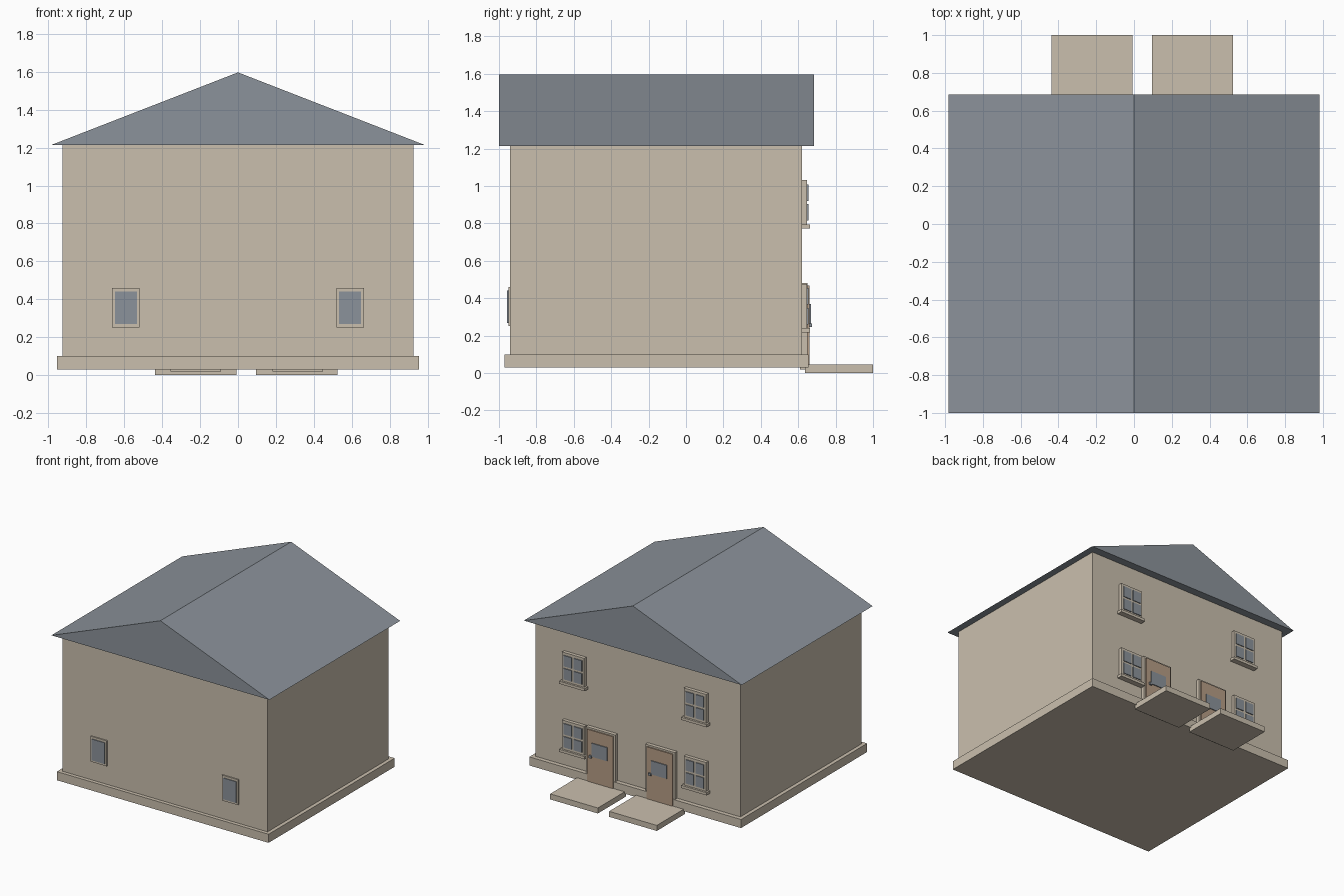
import bpy, bmesh

if "Cube" in bpy.data.objects:
    bpy.data.objects.remove(bpy.data.objects["Cube"])


def material(name, rgb):
    m = bpy.data.materials.new(name)
    m.diffuse_color = (*rgb, 1)
    m.use_nodes = True
    m.node_tree.nodes["Principled BSDF"].inputs["Base Color"].default_value = m.diffuse_color
    return m


BEIGE = material("warm beige", (0.59, 0.52, 0.42))
SLATE = material("slate grey", (0.26, 0.29, 0.325))
BROWN = material("door brown", (0.47, 0.34, 0.24))


def finish(name, bm, mat):
    bmesh.ops.recalc_face_normals(bm, faces=bm.faces)
    me = bpy.data.meshes.new(name)
    bm.to_mesh(me)
    bm.free()
    me.materials.append(mat)
    ob = bpy.data.objects.new(name, me)
    bpy.context.collection.objects.link(ob)


def box(name, x, y, z, mat):
    """Box from (min, max) ranges along each axis."""
    bm = bmesh.new()
    bmesh.ops.create_cube(bm, size=1)
    for v in bm.verts:
        v.co = [r[0] if c < 0 else r[1] for r, c in zip((x, y, z), v.co)]
    finish(name, bm, mat)


# Main body
box("plinth", (-0.955, 0.955), (-0.97, 0.655), (0.03, 0.10), BEIGE)
box("walls", (-0.925, 0.925), (-0.94, 0.62), (0.10, 1.215), BEIGE)

# Gabled roof: triangle extruded along y
bm = bmesh.new()
tri = [bm.verts.new((x, -1.0, z)) for x, z in ((-0.983, 1.215), (0.983, 1.215), (0, 1.597))]
face = bm.faces.new(tri)
ext = bmesh.ops.extrude_face_region(bm, geom=[face], use_keep_orig=True)
bmesh.ops.translate(bm, vec=(0, 1.685, 0),
                    verts=[g for g in ext["geom"] if isinstance(g, bmesh.types.BMVert)])
finish("roof", bm, SLATE)

# Small single-pane windows on the front
for cx in (-0.592, 0.592):
    box("front_window_frame", (cx - 0.073, cx + 0.073), (-0.95, -0.93), (0.252, 0.459), BEIGE)
    box("front_window_glass", (cx - 0.058, cx + 0.058), (-0.956, -0.948), (0.268, 0.441), SLATE)

# Four-pane windows with sills on the back
for cx in (-0.535, 0.565):
    for z0 in (0.238, 0.793):
        box("back_window_frame", (cx - 0.1, cx + 0.1), (0.61, 0.648), (z0, z0 + 0.238), BEIGE)
        box("window_sill", (cx - 0.115, cx + 0.115), (0.61, 0.664), (z0 - 0.02, z0 + 0.002), BEIGE)
        for sx in (-1, 1):
            for sz in (-1, 1):
                px, pz = cx + sx * 0.046, z0 + 0.119 + sz * 0.053
                box("window_pane", (px - 0.037, px + 0.037), (0.646, 0.655),
                    (pz - 0.044, pz + 0.044), SLATE)

# Doors with frames, lights, handles and doorsteps
for cx in (-0.222, 0.315):
    box("door_frame", (cx - 0.133, cx + 0.133), (0.61, 0.65), (0.018, 0.482), BEIGE)
    box("door", (cx - 0.118, cx + 0.118), (0.63, 0.66), (0.02, 0.468), BROWN)
    box("door_light", (cx - 0.07, cx + 0.072), (0.659, 0.667), (0.258, 0.368), SLATE)
    box("door_handle", (cx + 0.07, cx + 0.092), (0.655, 0.674), (0.245, 0.265), SLATE)
for x in ((-0.437, -0.007), (0.095, 0.525)):
    box("doorstep", x, (0.635, 1.0), (0.0, 0.045), BEIGE)
